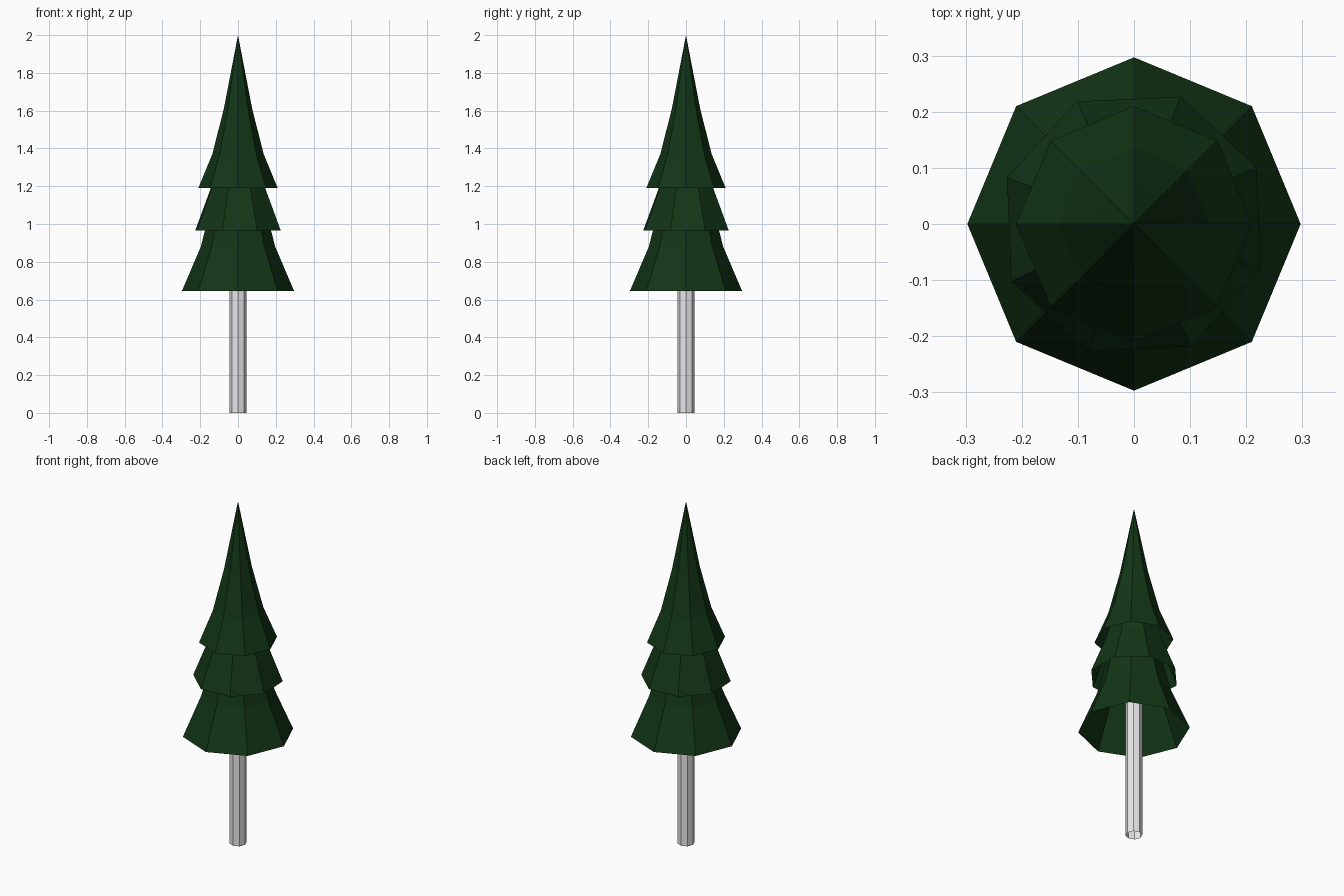
import bpy
import bmesh
from math import cos, sin, pi, radians

cube = bpy.data.objects.get("Cube")
if cube:
    bpy.data.objects.remove(cube)

SIDES = 8


def make_material(name, colour):
    mat = bpy.data.materials.new(name)
    mat.use_nodes = True
    mat.diffuse_color = (*colour, 1)
    mat.node_tree.nodes["Principled BSDF"].inputs["Base Color"].default_value = (*colour, 1)
    return mat


def lathe(name, profile, mat, turn=0.0):
    """Open eight-sided shell from (radius, height) pairs; zero radius is a tip."""
    bm = bmesh.new()
    rings = []
    for r, z in profile:
        if r == 0:
            rings.append([bm.verts.new((0, 0, z))] * SIDES)
        else:
            angles = [turn + 2 * pi * i / SIDES for i in range(SIDES)]
            rings.append([bm.verts.new((r * cos(a), r * sin(a), z)) for a in angles])
    for low, high in zip(rings, rings[1:]):
        for i in range(SIDES):
            j = (i + 1) % SIDES
            corners = [low[i], low[j], high[j], high[i]]
            bm.faces.new(list(dict.fromkeys(corners)))
    mesh = bpy.data.meshes.new(name)
    bm.to_mesh(mesh)
    bm.free()
    mesh.materials.append(mat)
    obj = bpy.data.objects.new(name, mesh)
    bpy.context.collection.objects.link(obj)
    return obj


green = make_material("dark pine green", (0.006, 0.036, 0.008))
grey = make_material("pale grey bark", (0.8, 0.8, 0.8))

# Straight trunk, running up inside the foliage
lathe("trunk", [(0.045, 0), (0.045, 0.95)], grey)

# Three nested flared skirts, hollow underneath
lathe("lower_foliage", [(0.297, 0.645), (0.197, 0.88), (0.107, 1.23), (0, 1.79)], green)
lathe("middle_foliage", [(0.241, 0.965), (0.157, 1.18), (0.085, 1.44), (0, 1.88)],
      green, radians(25))
lathe("upper_foliage", [(0.21, 1.19), (0.136, 1.37), (0.075, 1.61), (0, 2)], green)
